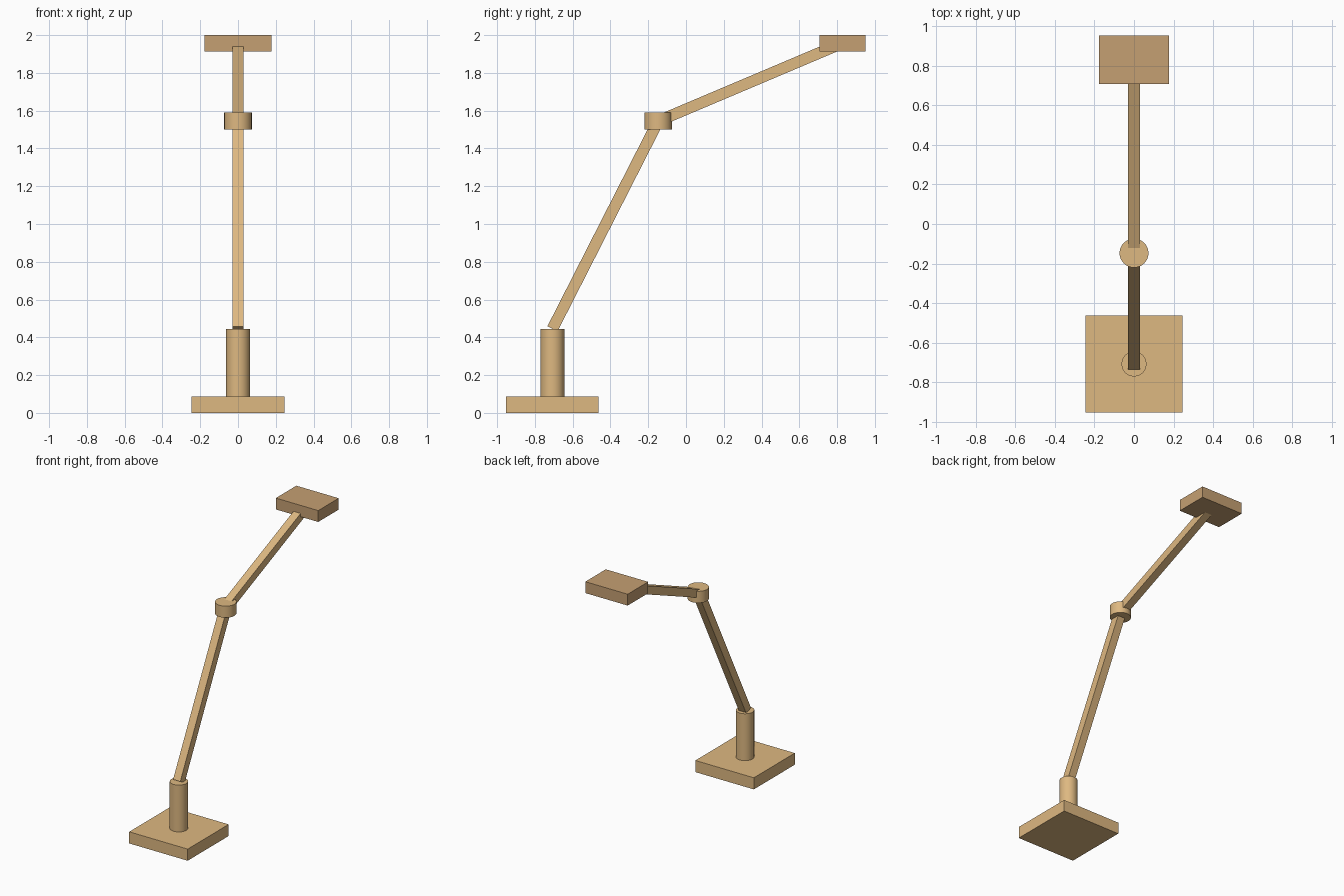
import bpy
import math
from mathutils import Vector

if "Cube" in bpy.data.objects:
    bpy.data.objects.remove(bpy.data.objects["Cube"])


def material(name, rgb):
    m = bpy.data.materials.new(name)
    m.diffuse_color = (*rgb, 1)
    m.use_nodes = True
    m.node_tree.nodes["Principled BSDF"].inputs["Base Color"].default_value = m.diffuse_color
    return m


TAN = material("tan", (0.73, 0.48, 0.22))
BROWN = material("brown", (0.56, 0.35, 0.17))


def box(name, center, size, mat, tilt=0.0):
    bpy.ops.mesh.primitive_cube_add(size=1, location=center)
    o = bpy.context.object
    o.name = name
    o.scale = size
    bpy.ops.object.transform_apply(location=False, rotation=False, scale=True)
    o.rotation_euler.x = tilt
    o.data.materials.append(mat)
    return o


def cylinder(name, y, z0, z1, radius):
    bpy.ops.mesh.primitive_cylinder_add(vertices=48, radius=radius, depth=z1 - z0,
                                        location=(0, y, (z0 + z1) / 2))
    o = bpy.context.object
    o.name = name
    o.data.materials.append(TAN)
    bpy.ops.object.shade_smooth_by_angle(angle=math.radians(30))
    return o


def arm(name, start, end, width=0.06):
    # square bar between two pivot points in the YZ plane
    a, b = Vector((0, *start)), Vector((0, *end))
    d = b - a
    return box(name, (a + b) / 2, (width, width, d.length), TAN,
               tilt=-math.atan2(d.y, d.z))


# pivot points (y, z)
shoulder, elbow, tip = (-0.707, 0.445), (-0.147, 1.545), (0.829, 1.958)

# base and post
box("base", (0, -0.707, 0.044), (0.49, 0.49, 0.088), TAN)
cylinder("post", shoulder[0], 0.088, 0.443, 0.063)

# jointed arm
arm("lower_arm", shoulder, elbow)
cylinder("elbow_joint", elbow[0], 1.501, 1.589, 0.073)
arm("upper_arm", elbow, tip)

# lamp head
box("lamp_head", (0, tip[0], 1.957), (0.355, 0.245, 0.086), BROWN)
